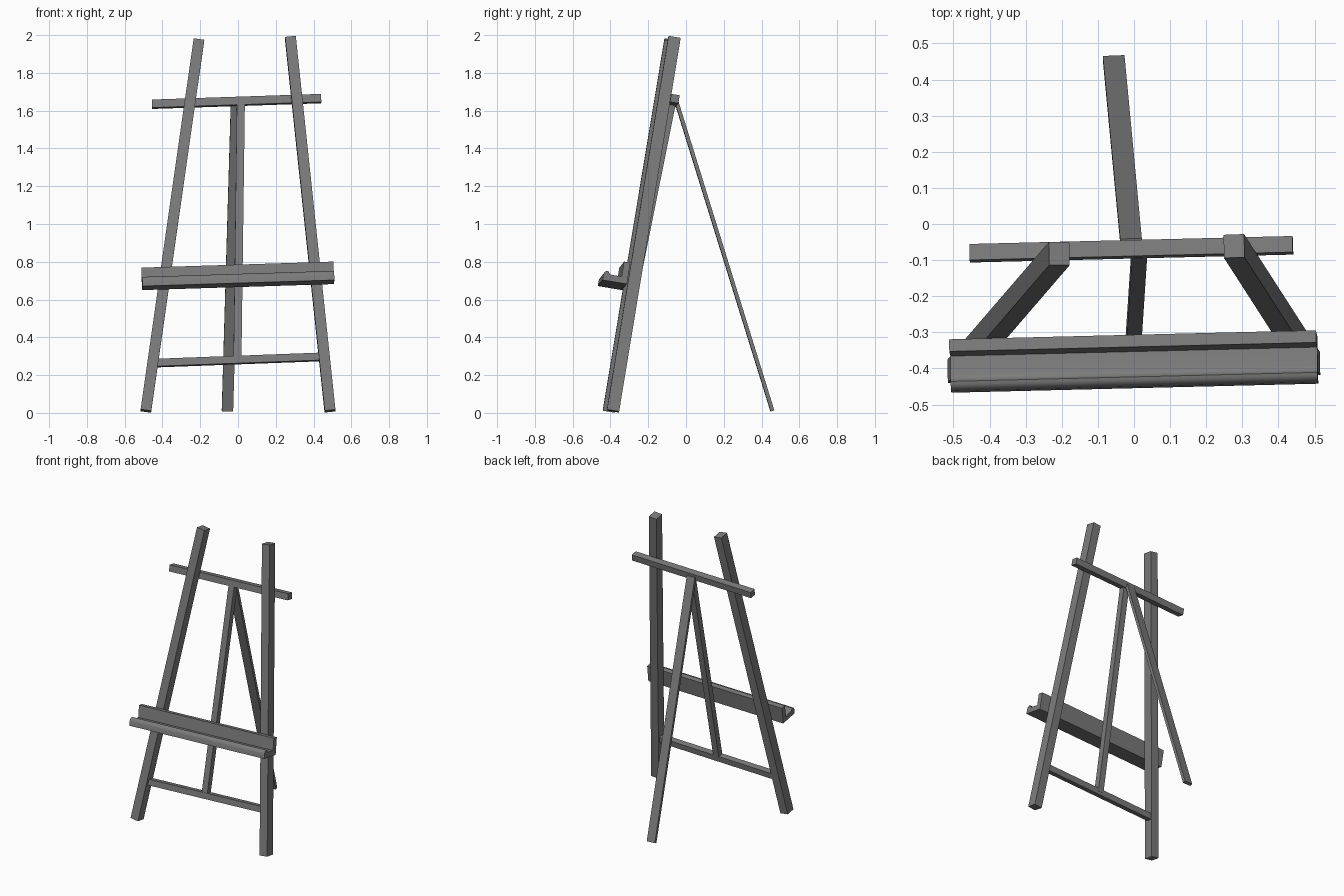
import bpy
from math import radians
from mathutils import Vector

if "Cube" in bpy.data.objects:
    bpy.data.objects.remove(bpy.data.objects["Cube"])

# The whole easel stands slightly askew: its sideways direction is not quite x
SIDE = Vector((1, 0.0245, 0.033)).normalized()
UP = Vector((0, 0.163, 0.987))
UP = (UP - SIDE * UP.dot(SIDE)).normalized()
OUT = SIDE.cross(UP).normalized()
if OUT.y > 0:
    OUT = -OUT

# Dark painted timber
paint = bpy.data.materials.new("dark_timber")
paint.diffuse_color = (0.2, 0.2, 0.2, 1)
paint.use_nodes = True
paint.node_tree.nodes["Principled BSDF"].inputs["Base Color"].default_value = paint.diffuse_color


def prism(name, profile, start, end, a, b):
    """Sweep a flat profile, laid out on axes a and b, from start to end."""
    start, end = Vector(start), Vector(end)
    n = len(profile)
    verts = [p + a * u + b * v for p in (start, end) for u, v in profile]
    faces = [tuple(range(n))[::-1], tuple(range(n, 2 * n))]
    faces += [(i, (i + 1) % n, n + (i + 1) % n, n + i) for i in range(n)]
    if a.cross(b).dot(end - start) < 0:
        faces = [f[::-1] for f in faces]
    mesh = bpy.data.meshes.new(name)
    mesh.from_pydata(verts, [], faces)
    mesh.materials.append(paint)
    obj = bpy.data.objects.new(name, mesh)
    bpy.context.collection.objects.link(obj)
    return obj


def beam(name, start, end, width, depth, hint=SIDE):
    """Square-cut timber; width runs along the hint direction."""
    d = (Vector(end) - Vector(start)).normalized()
    a = (hint - d * hint.dot(d)).normalized()
    w, h = width / 2, depth / 2
    return prism(name, [(-w, -h), (w, -h), (w, h), (-w, h)],
                 start, end, a, d.cross(a))


# Front legs
beam("front_leg_left", (-0.488, -0.408, 0.010), (-0.207, -0.082, 1.974), 0.057, 0.065)
beam("front_leg_right", (0.487, -0.387, 0.010), (0.277, -0.061, 1.988), 0.057, 0.065)

# Cross bars
beam("top_crossbar", (-0.455, -0.081, 1.634), (0.440, -0.059, 1.664), 0.043, 0.045, UP)
beam("lower_crossbar", (-0.45, -0.358, 0.263), (0.46, -0.339, 0.297), 0.04, 0.04, UP)

# Centre rail and hinged back leg
beam("centre_rail", (-0.003, -0.347, 0.281), (0.015, -0.074, 1.64), 0.042, 0.04)
beam("back_leg", (-0.056, 0.457, 0.011), (-0.008, -0.050, 1.645), 0.06, 0.02)

# Canvas shelf: back board, tray floor and rounded front lip in one profile
shelf_profile = [(0, 0), (0.131, 0), (0.131, 0.030), (0.129, 0.038),
                 (0.124, 0.046), (0.117, 0.051), (0.108, 0.053),
                 (0.103, 0.044), (0.096, 0.037), (0.086, 0.035),
                 (0.034, 0.035), (0.034, 0.115), (0, 0.115)]
shelf = prism("canvas_shelf", shelf_profile, (-0.508, -0.338, 0.650),
              (0.508, -0.313, 0.682), OUT, UP)
bpy.context.view_layer.objects.active = shelf
shelf.select_set(True)
bpy.ops.object.shade_smooth_by_angle(angle=radians(35))
